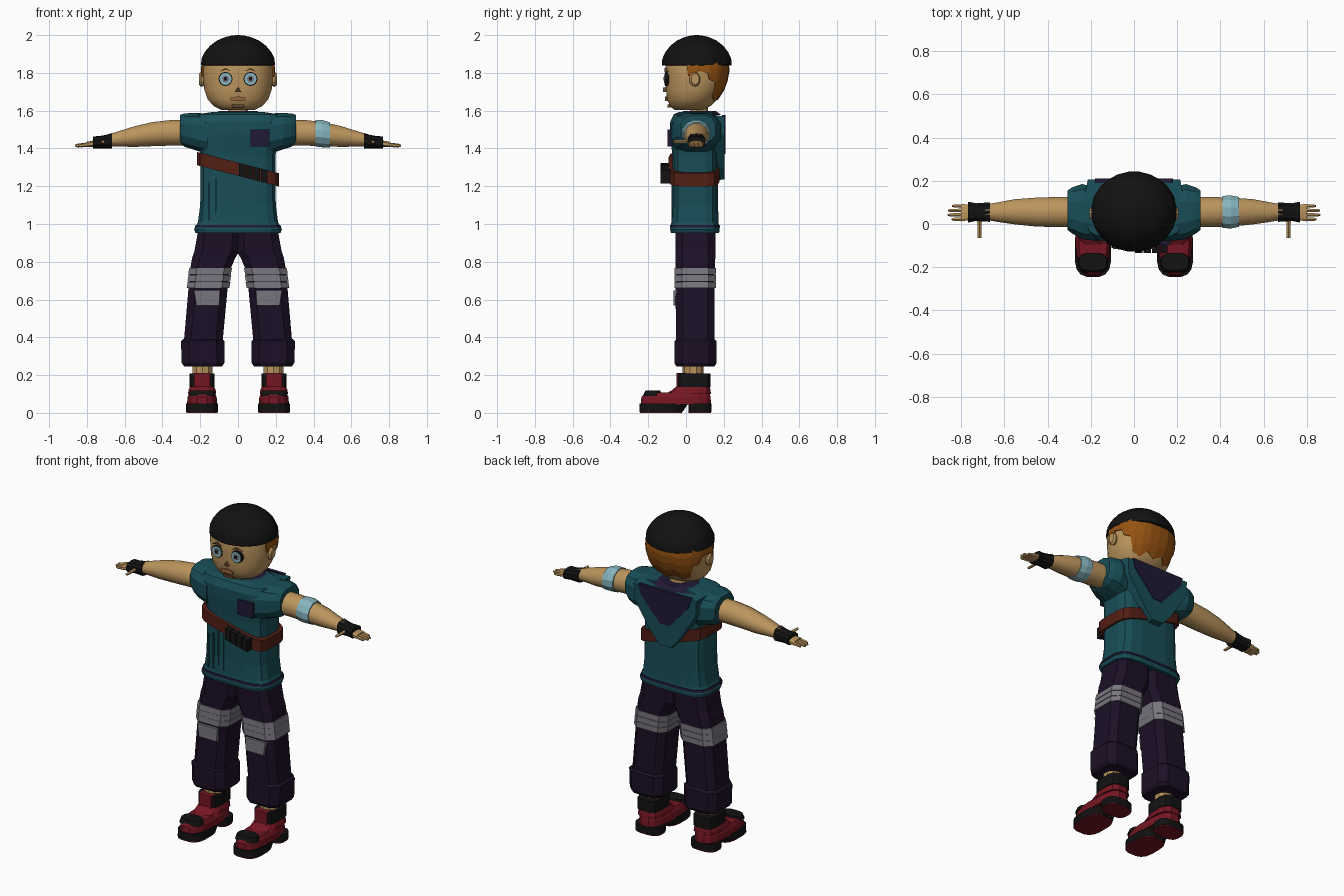
import bpy, bmesh
from math import sin, cos, pi, copysign, radians

COL = dict(skin=(.50, .30, .11), teal=(.009, .075, .095), navy=(.014, .010, .035),
           pants=(.012, .005, .020), black=(.006, .006, .006), grey=(.19, .18, .21),
           red=(.18, .008, .016), leather=(.085, .013, .007), blue=(.24, .46, .52),
           hair=(.30, .085, .006), lip=(.33, .14, .05), shade=(.12, .06, .025))
MATS = {}
for key, c in COL.items():
    MATS[key] = bpy.data.materials.new(key)
    MATS[key].diffuse_color = (*c, 1)


def finish(name, bm, mat, smooth=False, mirror=False):
    bmesh.ops.recalc_face_normals(bm, faces=bm.faces)
    me = bpy.data.meshes.new(name)
    bm.to_mesh(me)
    bm.free()
    me.materials.append(MATS[mat])
    ob = bpy.data.objects.new(name, me)
    bpy.context.collection.objects.link(ob)
    if smooth:
        bpy.ops.object.select_all(action='DESELECT')
        ob.select_set(True)
        bpy.context.view_layer.objects.active = ob
        bpy.ops.object.shade_smooth_by_angle(angle=radians(50))
    if mirror:
        ob.modifiers.new("mirror", 'MIRROR')
    return ob


def section(n, e):
    """Superellipse outline, normalised to reach +-1."""
    raw = []
    for i in range(n):
        a = 2 * pi * (i + .5) / n
        raw.append(tuple(copysign(abs(f) ** (2 / e), f) for f in (cos(a), sin(a))))
    m = max(p[0] for p in raw)
    return [(u / m, v / m) for u, v in raw]


def loft(name, rings, mat, n=16, e=2, axis='Z', shear=0, **kw):
    """Rings are (t, a0, a1, b0, b1): Z lofts use a=x b=y, X lofts use a=y b=z."""
    bm = bmesh.new()
    loops = []
    for t, a0, a1, b0, b1 in rings:
        loop = []
        for u, v in section(n, e):
            a, b = (a0 + a1) / 2 + u * (a1 - a0) / 2, (b0 + b1) / 2 + v * (b1 - b0) / 2
            loop.append(bm.verts.new((a, b, t - shear * a) if axis == 'Z' else (t, a, b)))
        loops.append(loop)
    for lo, hi in zip(loops, loops[1:]):
        for i in range(n):
            j = (i + 1) % n
            bm.faces.new((lo[i], lo[j], hi[j], hi[i]))
    bm.faces.new(loops[0])
    bm.faces.new(loops[-1])
    return finish(name, bm, mat, **kw)


def prism(name, pts, y0, y1, mat, taper=1, **kw):
    """Extrude an (x, z) outline from y0 to y1."""
    bm = bmesh.new()
    cx, cz = (sum(p[k] for p in pts) / len(pts) for k in (0, 1))
    A = [bm.verts.new((x, y0, z)) for x, z in pts]
    B = [bm.verts.new((cx + (x - cx) * taper, y1, cz + (z - cz) * taper)) for x, z in pts]
    for i in range(len(pts)):
        j = (i + 1) % len(pts)
        bm.faces.new((A[i], A[j], B[j], B[i]))
    bm.faces.new(A)
    bm.faces.new(B)
    return finish(name, bm, mat, **kw)


def box(name, x0, x1, y0, y1, z0, z1, mat, **kw):
    return prism(name, [(x0, z0), (x1, z0), (x1, z1), (x0, z1)], y0, y1, mat, **kw)


def disc(name, x, z, r, y0, y1, mat, n=16, **kw):
    pts = [(x + r * cos(2 * pi * i / n), z + r * sin(2 * pi * i / n)) for i in range(n)]
    return prism(name, pts, y0, y1, mat, **kw)


def lerp(table, t):
    """Interpolate rows keyed by their first entry."""
    for p, q in zip(table, table[1:]):
        if t <= q[0]:
            f = (t - p[0]) / (q[0] - p[0])
            return [a + (b - a) * f for a, b in zip(p[1:], q[1:])]
    return table[-1][1:]


# Head, neck and ears
HEAD = [(1.603, .085, -.06, .09), (1.625, .13, -.085, .13), (1.66, .16, -.10, .165),
        (1.71, .178, -.106, .195), (1.77, .185, -.108, .215), (1.82, .187, -.11, .222),
        (1.88, .18, -.10, .215)]
loft("head", [(z, -w, w, y0, y1) for z, w, y0, y1 in HEAD], 'skin', 24, 2.3, smooth=True)
loft("neck", [(1.55, -.055, .055, .015, .12), (1.63, -.05, .05, .025, .115)], 'skin', 12)
loft("ear", [(.175, .025, .07, 1.735, 1.795), (.195, .018, .075, 1.728, 1.802),
             (.207, .028, .07, 1.74, 1.795)], 'skin', 10, axis='X', mirror=True)

# Hair: shell on the back of the head with a jagged lower edge (angle from back, z)
EDGE = [(0, 1.655), (15, 1.68), (28, 1.65), (45, 1.67), (53, 1.75), (68, 1.765),
        (73, 1.80), (88, 1.81), (92, 1.775), (102, 1.785), (104, 1.83)]
bm = bmesh.new()
cols = []
for deg in [-d for d, _ in EDGE[:0:-1]] + [d for d, _ in EDGE]:
    low, a, col = lerp([(-1, 1.655)] + EDGE, abs(deg))[0], radians(deg), []
    for k in range(5):
        z = low + (1.86 - low) * k / 4
        w, y0, y1 = lerp(HEAD, z)
        u, v = (copysign(abs(f) ** (2 / 2.3), f) for f in (sin(a), cos(a)))
        col.append(bm.verts.new((1.05 * w * u, (y0 + y1) / 2 + 1.06 * (y1 - y0) / 2 * v, z)))
    cols.append(col)
for p, q in zip(cols, cols[1:]):
    for k in range(4):
        bm.faces.new((p[k], q[k], q[k + 1], p[k + 1]))
finish("hair", bm, 'hair').modifiers.new("thickness", 'SOLIDIFY').thickness = .012

# Round knitted cap
CAP = [(1.838, .97), (1.842, 1), (1.875, .985), (1.91, .9), (1.945, .75), (1.972, .56),
       (1.99, .34), (1.998, .15), (2, .03)]
loft("cap", [(z, -.196 * s, .196 * s, .057 - .185 * s, .057 + .185 * s) for z, s in CAP],
     'black', 24, smooth=True)

# Face
disc("eye_rim", .066, 1.768, .037, -.09, -.110, 'black', mirror=True)
disc("eye", .066, 1.768, .032, -.09, -.114, 'blue', mirror=True)
disc("iris", .066, 1.768, .018, -.09, -.116, 'grey', mirror=True)
box("pupil", .057, .075, -.118, -.09, 1.759, 1.777, 'black', mirror=True)
prism("eyebrow", [(.035, 1.808), (.065, 1.818), (.098, 1.806), (.066, 1.826)],
      -.115, -.09, 'shade', mirror=True)
prism("nose", [(-.02, 1.697), (.02, 1.697), (0, 1.728)], -.09, -.122, 'shade', taper=.7)
prism("mouth", [(-.042, 1.668), (-.035, 1.652), (.035, 1.652), (.042, 1.668), (0, 1.676)],
      -.08, -.112, 'lip')
box("chin_stubble", -.033, .033, -.097, -.06, 1.617, 1.632, 'shade')

# Shirt body, hem stripe, collar and sleeves
loft("shirt", [(.952, -.225, .225, -.08, .175), (.972, -.232, .232, -.084, .178),
               (1.01, -.212, .212, -.077, .172), (1.1, -.20, .20, -.072, .17),
               (1.36, -.198, .198, -.072, .17), (1.48, -.215, .215, -.084, .17),
               (1.54, -.225, .225, -.084, .165), (1.58, -.22, .22, -.065, .15),
               (1.592, -.14, .14, -.04, .15)], 'teal', 16, 4)
loft("hem_stripe", [(.982, -.23, .23, -.086, .18), (.996, -.224, .224, -.084, .178)],
     'navy', 16, 4)
loft("collar", [(1.578, -.16, .16, -.045, .185), (1.597, -.10, .10, -.015, .16)], 'navy', 12, 2.5)
loft("sleeve", [(.16, -.08, .165, 1.37, 1.585), (.24, -.07, .185, 1.395, 1.588),
                (.285, -.045, .17, 1.41, 1.585), (.308, -.027, .155, 1.43, 1.577)],
     'teal', 12, 2.8, axis='X', mirror=True)
for i, x in enumerate((-.155, -.12, -.085, -.05)):
    box(f"shirt_fold_{i}", x, x + .006, -.078, -.06, 1.02, 1.22 + .02 * i, 'teal')

# Hood hanging at the back, with dark lining
prism("hood", [(-.23, 1.582), (.23, 1.582), (.225, 1.48), (.10, 1.29), (.04, 1.225),
               (-.04, 1.225), (-.10, 1.29), (-.225, 1.48)], .12, .205, 'teal', taper=.93)
prism("hood_lining", [(-.18, 1.578), (.18, 1.578), (.165, 1.52), (.03, 1.37), (-.03, 1.37),
                      (-.165, 1.52)], .19, .21, 'navy')

# Chest pocket, slanted strap and pouches
box("chest_pocket", .065, .168, -.097, -.06, 1.41, 1.50, 'navy')
loft("strap", [(1.255, -.216, .216, -.092, .178), (1.325, -.216, .216, -.092, .178)],
     'leather', 16, 5, shear=.26)
for i in range(4):
    x = .005 + i * .039
    prism(f"pouch_{i}", [(x + a, 1.29 + b - .26 * (x + a)) for a, b in
                         ((0, -.035), (.034, -.035), (.034, .035), (0, .035))],
          -.08, -.134, 'black')

# Arms with arm band and wrist bands
loft("arm", [(.24, -.015, .125, 1.415, 1.552), (.36, -.014, .125, 1.415, 1.55),
             (.45, -.012, .122, 1.412, 1.54), (.55, -.002, .115, 1.408, 1.517),
             (.62, .008, .102, 1.41, 1.495), (.69, .02, .09, 1.41, 1.473)],
     'skin', 12, axis='X', smooth=True, mirror=True)
loft("arm_band", [(.41, -.018, .13, 1.41, 1.55), (.448, -.021, .132, 1.406, 1.55),
                  (.487, -.013, .125, 1.406, 1.538)], 'blue', 12, axis='X')
loft("wrist_band", [(.667, .01, .1, 1.4, 1.48), (.7, .012, .098, 1.402, 1.47),
                    (.73, .014, .096, 1.402, 1.465), (.768, .007, .103, 1.4, 1.462)],
     'black', 10, 2.6, axis='X', mirror=True)

# Hands
loft("palm", [(.75, .02, .09, 1.41, 1.445), (.80, .012, .092, 1.407, 1.435)],
     'skin', 10, 3, axis='X', mirror=True)
for i, tip in enumerate((.845, .862, .860, .842)):
    y = .014 + i * .0205
    loft(f"finger_{i}", [(.79, y, y + .016, 1.411, 1.431), (tip - .012, y, y + .015, 1.407, 1.424),
                         (tip, y + .004, y + .011, 1.41, 1.419)], 'skin', 6, axis='X', mirror=True)
prism("thumb", [(.708, 1.427), (.722, 1.427), (.726, 1.437), (.715, 1.446), (.704, 1.437)],
      .03, -.065, 'skin', taper=.75, mirror=True)

# Trousers: legs, knee straps, knee patches and rolled cuffs
loft("trouser_leg", [(.97, -.01, .21, -.057, .155), (.86, -.01, .23, -.055, .155),
                     (.82, .015, .243, -.055, .155), (.76, .04, .253, -.055, .153),
                     (.66, .055, .262, -.055, .15), (.36, .083, .288, -.053, .15)],
     'pants', 8, 4, mirror=True)
for i in range(3):
    z, d = .66 + i * .036, -.004 * i
    loft(f"knee_strap_{i}", [(z, .046 + d, .272 + d, -.062, .158),
                             (z + .034, .04 + d, .266 + d, -.06, .158)], 'grey', 8, 4, mirror=True)
prism("knee_patch", [(.095, .565), (.225, .565), (.238, .652), (.09, .652)],
      -.03, -.067, 'grey', taper=.92, mirror=True)
loft("trouser_cuff", [(.245, .085, .285, -.05, .15), (.265, .072, .298, -.062, .162),
                      (.38, .072, .302, -.06, .162), (.392, .085, .29, -.05, .15)],
     'pants', 8, 4, mirror=True)

# Ankles and shoes
loft("ankle", [(.17, .135, .24, -.015, .09), (.28, .135, .24, -.015, .09)], 'skin', 10, mirror=True)
loft("shoe_upper", [(.045, .11, .27, -.24, .133), (.085, .113, .267, -.236, .13),
                    (.108, .125, .255, -.215, .125)], 'red', 16, 2.8, mirror=True)
loft("shoe_top", [(.10, .115, .265, -.11, .132), (.12, .118, .262, -.075, .13),
                  (.145, .128, .252, -.045, .125), (.16, .13, .25, -.04, .12)],
     'red', 12, 3, mirror=True)
loft("ankle_strap", [(.138, .124, .258, -.045, .13), (.208, .124, .258, -.045, .13)],
     'black', 12, 4, mirror=True)
box("shoe_tongue", .148, .232, -.05, .0, .12, .21, 'red', mirror=True)
loft("toe_strap", [(.09, .12, .26, -.228, -.13), (.118, .128, .252, -.215, -.135)],
     'black', 12, 2.8, mirror=True)
for part, y0, y1 in (("front", -.245, -.018), ("heel", .012, .135)):
    loft(f"sole_{part}", [(.006, .106, .274, y0, y1), (.05, .106, .274, y0, y1 + (part == "front") * .03)],
         'black', 16, 3, mirror=True)
    loft(f"tread_{part}", [(0, .108, .272, y0 + .002, y1 - .002), (.007, .108, .272, y0 + .002, y1 - .002)],
         'red', 16, 3, mirror=True)
